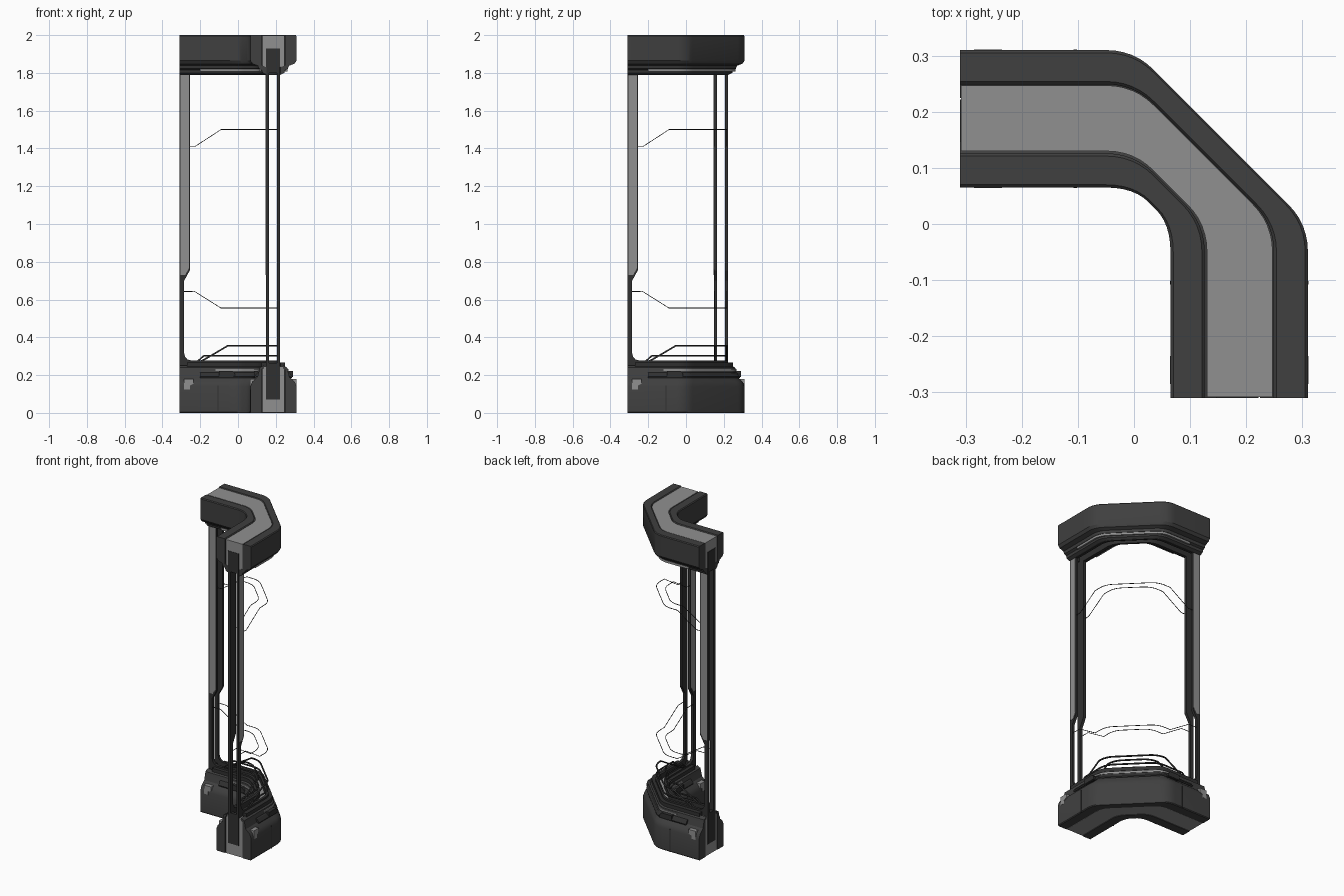
import bpy, bmesh, math

if "Cube" in bpy.data.objects:
    bpy.data.objects.remove(bpy.data.objects["Cube"])

END = -0.31          # both arms stop here; the model mirrors across the line x = y
MID = 0.1875         # centre line offset of the wall


def material(name, v):
    m = bpy.data.materials.new(name)
    m.diffuse_color = (v, v, v, 1)
    m.use_nodes = True
    m.node_tree.nodes["Principled BSDF"].inputs["Base Color"].default_value = m.diffuse_color
    return m


DARK = material("dark_panel", 0.05)
BLACK = material("black_trim", 0.03)
LIGHT = material("light_core", 0.28)


def finish(name, bm, mat):
    bmesh.ops.recalc_face_normals(bm, faces=bm.faces)
    me = bpy.data.meshes.new(name)
    bm.to_mesh(me)
    bm.free()
    me.materials.append(mat)
    me.shade_smooth()
    me.set_sharp_from_angle(angle=math.radians(28))
    ob = bpy.data.objects.new(name, me)
    bpy.context.collection.objects.link(ob)
    return ob


def half_path(o, start, steps=6):
    """Straight arm at offset o, then a rounded turn onto the diagonal."""
    d = min(0.035, 0.4 * o)
    pts = [(start, o)]
    for i in range(steps + 1):
        t = i / steps
        pts.append((-0.05 * (1 - t) ** 2 + d * t * t, o - d * t * t))
    return pts


def full_path(o, start):
    h = half_path(o, start)
    return h + [(y, x) for x, y in reversed(h)]


def sweep(name, profile, mat, start=END):
    """Sweep a closed (offset, z) profile around the corner."""
    bm = bmesh.new()
    rows = [[bm.verts.new((x, y, z)) for x, y in full_path(o, start)] for o, z in profile]
    n = len(rows)
    for j in range(n):
        a, b = rows[j], rows[(j + 1) % n]
        for i in range(len(a) - 1):
            bm.faces.new((a[i], a[i + 1], b[i + 1], b[i]))
    bm.faces.new([r[0] for r in rows])
    bm.faces.new([r[-1] for r in rows])
    return finish(name, bm, mat)


def rect(o0, o1, z0, z1):
    return [(o0, z0), (o1, z0), (o1, z1), (o0, z1)]


def flip(profile):
    return [(2 * MID - o, z) for o, z in profile]


def plates(name, outline, slabs, mat):
    """Extrude an (along arm, z) outline through offset slabs, on both arms."""
    bm = bmesh.new()
    n = len(outline)
    for o0, o1 in slabs:
        for swap in (False, True):
            a, b = [[bm.verts.new((o, s, z) if swap else (s, o, z)) for s, z in outline]
                    for o in (o0, o1)]
            bm.faces.new(a)
            bm.faces.new(b)
            for i in range(n):
                k = (i + 1) % n
                bm.faces.new((a[i], a[k], b[k], b[i]))
    return finish(name, bm, mat)


def rods(name, half, offsets, radius, mat):
    """Thin rods that follow the wall; half lists (along arm, z) points."""
    cu = bpy.data.curves.new(name, 'CURVE')
    cu.dimensions = '3D'
    cu.bevel_depth = radius
    cu.bevel_resolution = 1
    cu.use_fill_caps = True
    for o in offsets:
        h = [(s, o, z) for s, z in half]
        h += [(x, y, half[-1][1]) for x, y in half_path(o, END)[1:]]
        pts = h + [(y, x, z) for x, y, z in reversed(h)]
        sp = cu.splines.new('POLY')
        sp.points.add(len(pts) - 1)
        for p, c in zip(sp.points, pts):
            p.co = (*c, 1)
    cu.materials.append(mat)
    ob = bpy.data.objects.new(name, cu)
    bpy.context.collection.objects.link(ob)


# base and cap shells, one on each side of the light core
base = [(0.249, 0), (0.306, 0), (0.31, 0.005), (0.31, 0.14), (0.30, 0.165), (0.272, 0.19),
        (0.268, 0.205), (0.26, 0.24), (0.238, 0.252), (0.238, 0.235), (0.249, 0.23)]
cap = [(0.249, 1.995), (0.254, 2.0), (0.305, 2.0), (0.31, 1.995), (0.31, 1.865), (0.298, 1.848),
       (0.27, 1.838), (0.264, 1.822), (0.25, 1.815), (0.245, 1.80), (0.225, 1.79), (0.225, 1.83),
       (0.249, 1.84)]
for side, fn in (("outer", list), ("inner", flip)):
    sweep("base_shell_" + side, fn(base), DARK)
    sweep("cap_shell_" + side, fn(cap), DARK)
    # raised trims on the sloped shoulders
    sweep("base_shoulder_trim_" + side, fn([(0.262, 0.20), (0.285, 0.186), (0.288, 0.193),
                                            (0.274, 0.212), (0.266, 0.215)]), BLACK, -0.2)
    sweep("base_light_strip_" + side, fn(rect(0.255, 0.268, 0.222, 0.232)), LIGHT, -0.12)
    sweep("base_top_ledge_" + side, fn(rect(0.224, 0.25, 0.24, 0.268)), BLACK, -0.27)
    sweep("cap_light_strip_" + side, fn(rect(0.252, 0.262, 1.808, 1.83)), LIGHT, -0.2)

# light core showing at the ends, the top and the underside
sweep("base_core", rect(0.13, 0.247, 0.001, 0.245), LIGHT, END + 0.002)
sweep("cap_core", rect(0.13, 0.247, 1.83, 1.997), LIGHT, END + 0.002)

# window rails along both skins
SKINS = [(0.147, 0.165), (0.206, 0.222)]
for (o0, o1), side in zip(SKINS, ("inner", "outer")):
    sweep("bottom_rail_" + side, rect(o0, o1, 0.24, 0.278), BLACK)
    sweep("top_rail_" + side, rect(o0, o1, 1.79, 1.835), BLACK)

# window posts with a narrower foot and a rounded corner at the sill
post = [(END, 0.25), (END, 1.80), (-0.255, 1.80), (-0.255, 0.755), (-0.285, 0.70),
        (-0.285, 0.315), (-0.28, 0.297), (-0.268, 0.283), (-0.25, 0.278), (-0.25, 0.25)]
plates("window_posts", post, SKINS, BLACK)
plates("post_face_panels", [(-0.304, 0.73), (-0.304, 1.79), (-0.26, 1.79), (-0.26, 0.765),
                            (-0.28, 0.73)], [(0.1455, 0.148), (0.221, 0.2235)], LIGHT)

# dark sockets set in the ends
for name, z0, z1 in (("base_end_socket", 0.07, 0.265), ("cap_end_socket", 1.80, 1.93)):
    plates(name, [(END, z0), (END, z1), (-0.29, z1), (-0.29, z0)], [(0.147, 0.222)], BLACK)

# latches and panel seams on the base
plates("base_latches", [(-0.285, 0.125), (-0.285, 0.18), (-0.235, 0.18), (-0.235, 0.155),
                        (-0.255, 0.145), (-0.255, 0.125)], [(0.064, 0.09), (0.285, 0.311)], LIGHT)
plates("base_panel_seams", [(-0.108, 0.0), (-0.108, 0.145), (-0.102, 0.145), (-0.102, 0.0)],
       [(0.064, 0.08), (0.295, 0.311)], BLACK)
plates("base_shoulder_blocks", [(-0.10, 0.19), (-0.10, 0.222), (-0.03, 0.222), (-0.015, 0.205),
                                (-0.015, 0.19)], [(0.085, 0.115), (0.26, 0.29)], BLACK)

# guard rods above the sill and fine lines on the glazing
rods("guard_rod_high", [(-0.2, 0.272), (-0.165, 0.29), (-0.055, 0.355)], (0.152, 0.216), 0.005, BLACK)
rods("guard_rod_low", [(-0.215, 0.272), (-0.18, 0.303)], (0.152, 0.216), 0.005, BLACK)
rods("glazing_line_top", [(-0.255, 1.412), (-0.225, 1.412), (-0.09, 1.5)], (0.152, 0.216), 0.002, BLACK)
rods("glazing_line_bottom", [(-0.285, 0.643), (-0.23, 0.643), (-0.09, 0.555)], (0.152, 0.216), 0.002, BLACK)
